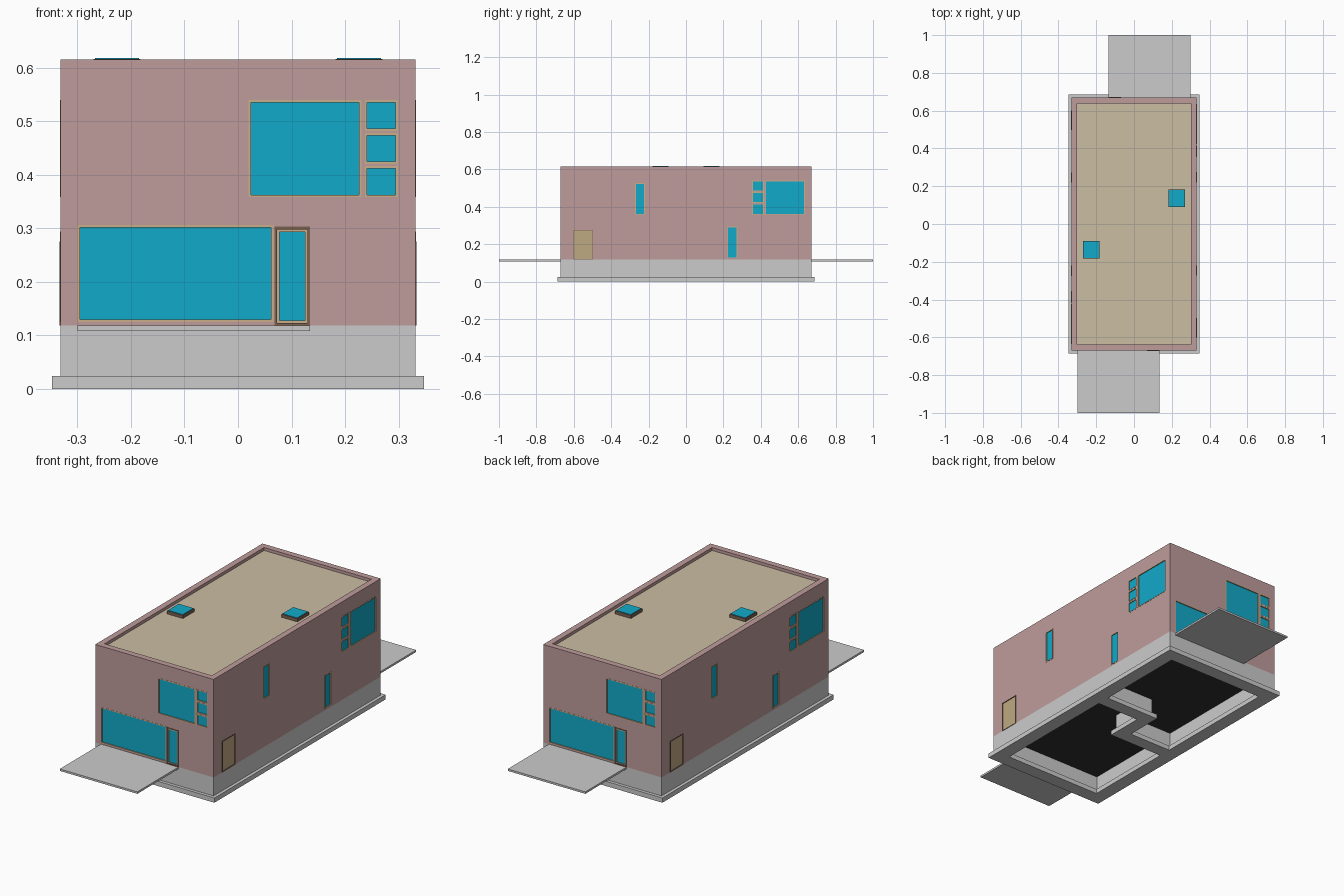
import bpy, bmesh
from mathutils import Vector

if "Cube" in bpy.data.objects:
    bpy.data.objects.remove(bpy.data.objects["Cube"])

W, L = 0.332, 0.67            # half width / half length of the walls
Z0, Z1 = 0.118, 0.615         # wall bottom / top


def material(name, rgb):
    m = bpy.data.materials.new(name)
    m.diffuse_color = (*rgb, 1)
    m.use_nodes = True
    m.node_tree.nodes["Principled BSDF"].inputs["Base Color"].default_value = m.diffuse_color
    return m


BRICK = material("brick", (0.52, 0.33, 0.33))
GLASS = material("glass", (0.006, 0.40, 0.59))
TAN = material("tan_trim", (0.60, 0.42, 0.25))
BROWN = material("brown_trim", (0.20, 0.12, 0.08))
DOOR = material("door_wood", (0.52, 0.40, 0.22))
ROOF = material("roof_felt", (0.60, 0.51, 0.36))
DARK = material("dark_floor", (0.03, 0.03, 0.03))


def prism(bm, pts, z0, z1):
    """Extrude a plan polygon from z0 to z1."""
    f = bm.faces.new([bm.verts.new((x, y, z0)) for x, y in pts])
    up = bmesh.ops.extrude_face_region(bm, geom=[f])["geom"]
    bmesh.ops.translate(bm, vec=(0, 0, z1 - z0),
                        verts=[v for v in up if isinstance(v, bmesh.types.BMVert)])


def make(name, prisms, mat=None, twin=False):
    """Object from prisms; twin adds a copy turned half a circle about z."""
    bm = bmesh.new()
    for pts, z0, z1 in prisms:
        prism(bm, pts, z0, z1)
        if twin:
            prism(bm, [(-x, -y) for x, y in pts], z0, z1)
    bmesh.ops.recalc_face_normals(bm, faces=bm.faces)
    me = bpy.data.meshes.new(name)
    bm.to_mesh(me)
    bm.free()
    ob = bpy.data.objects.new(name, me)
    bpy.context.collection.objects.link(ob)
    if mat:
        me.materials.append(mat)
    return ob


def rect(x0, x1, y0, y1):
    return [(x0, y0), (x1, y0), (x1, y1), (x0, y1)]


def carve(ob, cutter):
    mod = ob.modifiers.new("cut", 'BOOLEAN')
    mod.operation, mod.solver, mod.object = 'DIFFERENCE', 'EXACT', cutter
    bpy.context.view_layer.objects.active = ob
    bpy.ops.object.modifier_apply(modifier=mod.name)
    bpy.data.objects.remove(cutter)


def on_wall(side, u0, u1, z0, z1, d0, d1):
    """Box on the front or right wall; d is depth inward from the face."""
    if side == "front":
        return rect(u0, u1, -L + d0, -L + d1), z0, z1
    return rect(W - d1, W - d0, u0, u1), z0, z1


def border(side, u0, u1, z0, z1, w, d0, d1):
    """Four bars around an opening."""
    return [on_wall(side, u0, u0 + w, z0, z1, d0, d1),
            on_wall(side, u1 - w, u1, z0, z1, d0, d1),
            on_wall(side, u0 + w, u1 - w, z0, z0 + w, d0, d1),
            on_wall(side, u0 + w, u1 - w, z1 - w, z1, d0, d1)]


# Footing and foundation, hollowed into two rooms with a stepped dividing wall
def rooms(inset, half):
    x, y, a = W - inset, L - inset, 0.098
    return [(-x, y), (-x, -a + half), (-half, -a + half),
            (-half, a + half), (x, a + half), (x, y)]


footing = make("footing", [(rect(-0.348, 0.348, -0.686, 0.686), 0, 0.024)])
carve(footing, make("footing_cut", [(rooms(0.055, 0.034), -0.1, 0.2)], twin=True))
foundation = make("foundation", [(rect(-W, W, -L, L), 0.024, Z0)])
carve(foundation, make("foundation_cut", [(rooms(0.036, 0.018), -0.1, 0.2)], twin=True))
make("ground_floor", [(rect(-0.31, 0.31, -0.65, 0.65), 0.108, 0.117)], DARK)

# Terraces at front and back
make("terraces", [(rect(-0.30, 0.135, -1.0, -L), 0.108, Z0)], twin=True)

# Openings: side, start, end, bottom, top
windows = [("front", -0.30, 0.066, 0.125, 0.306),
           ("front", 0.020, 0.231, 0.358, 0.540),
           ("right", 0.424, 0.636, 0.358, 0.540),
           ("right", -0.273, -0.219, 0.358, 0.527),
           ("right", 0.221, 0.275, 0.125, 0.294)]
for i in range(3):
    z = 0.358 + i * 0.062
    windows += [("front", 0.237, 0.299, z, z + 0.058),
                ("right", 0.354, 0.416, z, z + 0.058)]
front_door = ("front", 0.068, 0.135, Z0, 0.303)
side_door = ("right", -0.602, -0.498, Z0, 0.275)

# Brick walls with parapet and openings
walls = make("walls", [(rect(-W, W, -L, L), Z0, Z1)], BRICK)
carve(walls, make("inside_cut", [(rect(-W + 0.031, W - 0.031, -L + 0.031, L - 0.031), 0, 1)]))
holes = [on_wall(*w, -0.05, 0.05) for w in windows]
holes += [on_wall(s, a, b, z0 - 0.02, z1, -0.05, 0.05)
          for s, a, b, z0, z1 in (front_door, side_door)]
carve(walls, make("opening_cut", holes, twin=True))

# Windows
frames, panes = [], []
for w in windows:
    frames += border(*w, 0.0045, -0.0008, 0.02)
    s, a, b, z0, z1 = w
    panes.append(on_wall(s, a + 0.004, b - 0.004, z0 + 0.004, z1 - 0.004, 0.004, 0.012))

# Glazed front doors: brown casing, tan leaf, glass pane
s, a, b, z0, z1 = front_door
casing = border(*front_door, 0.005, -0.002, 0.025)
frames += border(s, a + 0.005, b - 0.005, z0 + 0.005, z1 - 0.005, 0.005, 0.001, 0.02)
panes.append(on_wall(s, a + 0.009, b - 0.009, z0 + 0.009, z1 - 0.009, 0.004, 0.012))

# Plain side doors
casing += border(*side_door, 0.003, -0.002, 0.025)
s, a, b, z0, z1 = side_door
make("side_doors", [on_wall(s, a + 0.002, b - 0.002, z0 + 0.002, z1 - 0.002, 0.002, 0.02)],
     DOOR, twin=True)
make("window_frames", frames, TAN, twin=True)
make("glass_panes", panes, GLASS, twin=True)
make("door_casings", casing, BROWN, twin=True)

# Roof slab and skylights
make("roof", [(rect(-0.302, 0.302, -0.640, 0.640), 0.580, 0.600)], ROOF)
make("skylight_curbs", [(rect(0.182, 0.270, 0.090, 0.182), 0.599, 0.616)], BROWN, twin=True)
make("skylight_glass", [(rect(0.185, 0.267, 0.093, 0.179), 0.610, 0.618)], GLASS, twin=True)
